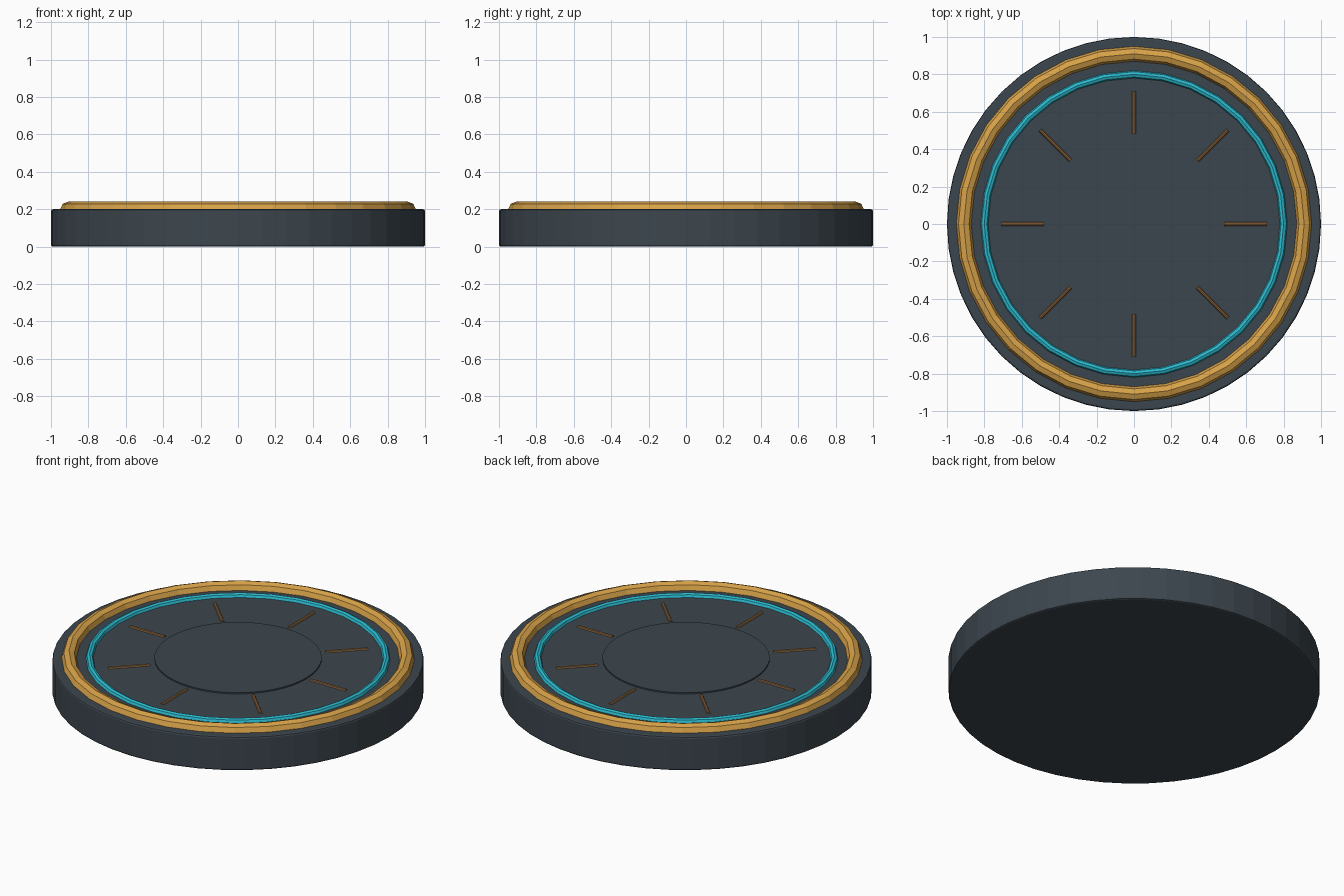
import bpy
import math

cube = bpy.data.objects.get("Cube")
if cube:
    bpy.data.objects.remove(cube, do_unlink=True)


def material(name, rgb):
    mat = bpy.data.materials.new(name)
    mat.use_nodes = True
    colour = (*rgb, 1.0)
    mat.diffuse_color = colour
    mat.node_tree.nodes["Principled BSDF"].inputs["Base Color"].default_value = colour
    return mat


slate = material("dark slate", (0.046, 0.062, 0.077))
gold = material("gold", (0.68, 0.36, 0.065))
cyan = material("cyan", (0.024, 0.50, 0.63))
bronze = material("bronze", (0.26, 0.13, 0.047))


def finish(name, mat):
    obj = bpy.context.object
    obj.name = name
    obj.data.materials.append(mat)
    return obj


def disc(name, radius, bottom, top, mat, bevel):
    bpy.ops.mesh.primitive_cylinder_add(
        vertices=48, radius=radius, depth=top - bottom,
        location=(0, 0, (top + bottom) / 2))
    obj = finish(name, mat)
    if bevel:
        mod = obj.modifiers.new("edge bevel", "BEVEL")
        mod.width = bevel
        mod.segments = 2
        mod.limit_method = "ANGLE"
    return obj


def ring(name, major, minor, mat):
    bpy.ops.mesh.primitive_torus_add(
        major_segments=32, minor_segments=8,
        major_radius=major, minor_radius=minor, location=(0, 0, TOP))
    return finish(name, mat)


TOP = 0.2

# Base slab and the slightly raised centre plate
disc("base", 1.0, 0.0, TOP, slate, 0.01)
disc("centre_plate", 0.45, TOP - 0.02, TOP + 0.008, slate, 0)

# Half-sunk rings
ring("outer_ring", 0.91, 0.04, gold)
ring("inner_ring", 0.80, 0.02, cyan)

# Eight thin radial rods
for i in range(8):
    angle = i * math.pi / 4
    mid = 0.595
    bpy.ops.mesh.primitive_cylinder_add(
        vertices=8, radius=0.01, depth=0.23,
        location=(mid * math.cos(angle), mid * math.sin(angle), TOP),
        rotation=(0, math.pi / 2, angle))
    finish(f"radial_rod_{i + 1}", bronze)
